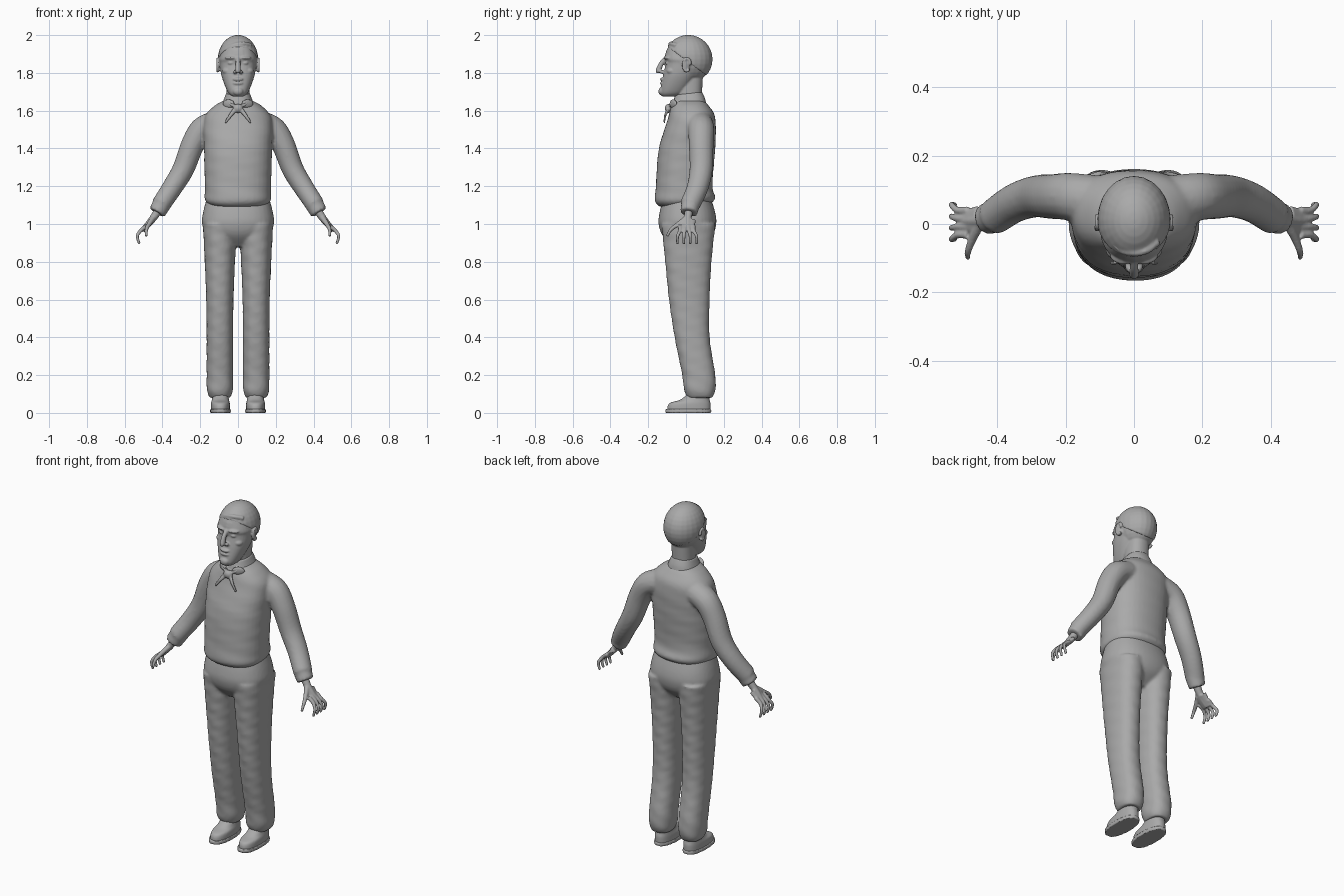
import bpy, bmesh, math
from mathutils import Vector, Matrix

if "Cube" in bpy.data.objects:
    bpy.data.objects.remove(bpy.data.objects["Cube"])

GREY = (0.4, 0.4, 0.4, 1)
clay = bpy.data.materials.new("clay grey")
clay.use_nodes = True
clay.diffuse_color = GREY
clay.node_tree.nodes["Principled BSDF"].inputs["Base Color"].default_value = GREY
SIDES = {"left": 1, "right": -1}


def spline(keys, steps=6):
    """Smooth Catmull-Rom run through tuples of any length."""
    samples = []
    for i in range(len(keys) - 1):
        before, start, end, after = (Vector(keys[min(max(i + k, 0), len(keys) - 1)]) for k in (-1, 0, 1, 2))
        leave, arrive = (end - before) / 2, (after - start) / 2
        for step in range(steps):
            t = step / steps
            ease = t * t * (3 - 2 * t)
            samples.append(start.lerp(end, ease) + leave * t * (1 - t) ** 2 - arrive * t * t * (1 - t))
    return samples + [Vector(keys[-1])]


def skin(bm, rings):
    """Bridge rings of points and cap both ends."""
    loops = [[bm.verts.new(point) for point in ring] for ring in rings]
    for lower, upper in zip(loops, loops[1:]):
        for i in range(len(lower)):
            bm.faces.new((lower[i - 1], lower[i], upper[i], upper[i - 1]))
    bm.faces.new(loops[0])
    bm.faces.new(loops[-1])


def circle(count):
    """Cosine and sine pairs around a full turn."""
    angles = [math.tau * i / count for i in range(count)]
    return [(math.cos(angle), math.sin(angle)) for angle in angles]


def loft(bm, keys, centre=0, tilt=0, fold=0):
    """Upright form from keys of (height, half width, front, back)."""
    rings = []
    for height, width, front, back in spline([Vector(key) for key in keys]):
        ring = []
        for c, s in circle(40):
            ripple = 1 + fold * math.sin(70 * height + 3 * math.atan2(s, c))
            square = ripple * (1 + 0.2 * (c * s) ** 2)
            y = (front + back) / 2 + square * s * (back - front) / 2
            ring.append((centre + square * c * width, y, height + tilt * y))
        rings.append(ring)
    skin(bm, rings)


def tube(bm, path, thick, thin, flat=1, side=1):
    """Tapering limb along a path; flat widens it in depth."""
    points = spline(path)
    last = len(points) - 1
    rings = []
    for i, point in enumerate(points):
        way = (points[min(i + 1, last)] - points[max(i - 1, 0)]).normalized()
        across = Vector((0, 1, 0)).cross(way).normalized()
        deep = way.cross(across) * flat
        radius = thick + (thin - thick) * i / last
        ring = [point + radius * (across * c + deep * s) for c, s in circle(16)]
        rings.append([(side * p.x, p.y, p.z) for p in ring])
    skin(bm, rings)


def blob(bm, place, size, turn=0, side=1):
    """Ellipsoid, turned about the vertical."""
    x, y, z = place
    matrix = Matrix.Translation((side * x, y, z)) @ Matrix.Rotation(side * turn, 4, "Z")
    bmesh.ops.create_uvsphere(bm, u_segments=24, v_segments=16, radius=1,
                              matrix=matrix @ Matrix.Diagonal((*size, 1)))


def both(build, *args, **options):
    """Repeat a piece on the left and the right."""
    for side in SIDES.values():
        build(*args, side=side, **options)


def finish(name, bm, voxel):
    """Fuse the pieces into one relaxed, smooth skin."""
    bmesh.ops.recalc_face_normals(bm, faces=bm.faces[:])
    mesh = bpy.data.meshes.new(name)
    bm.to_mesh(mesh)
    bm.free()
    mesh.materials.append(clay)
    part = bpy.data.objects.new(name, mesh)
    bpy.context.collection.objects.link(part)
    fuse = part.modifiers.new("fuse", "REMESH")
    fuse.mode = "VOXEL"
    fuse.voxel_size = voxel
    fuse.use_smooth_shade = True
    relax = part.modifiers.new("relax", "SMOOTH")
    relax.iterations = 3


# Shirt: bloused body, sleeves and cuffs
bm = bmesh.new()
loft(bm, [(1.1, 0.15, -0.14, 0.13), (1.13, 0.175, -0.165, 0.155), (1.2, 0.175, -0.16, 0.14),
          (1.4, 0.18, -0.145, 0.155), (1.55, 0.18, -0.1, 0.155), (1.62, 0.13, -0.08, 0.12),
          (1.66, 0.06, -0.06, 0.08)], tilt=0.06, fold=0.006)
both(tube, bm, [(0.12, 0.07, 1.53), (0.19, 0.08, 1.5), (0.24, 0.08, 1.42), (0.29, 0.08, 1.29),
                (0.35, 0.06, 1.19), (0.41, 0.02, 1.1)], 0.07, 0.05, flat=1.06)
both(tube, bm, [(0.4, 0.025, 1.11), (0.43, 0.015, 1.06)], 0.05, 0.046)
finish("shirt", bm, 0.009)

# Trousers: hips and two legs gathered at the ankle
bm = bmesh.new()
loft(bm, [(0.88, 0.06, -0.07, 0.08), (0.94, 0.16, -0.125, 0.14), (1, 0.19, -0.145, 0.16),
          (1.06, 0.185, -0.14, 0.155), (1.14, 0.165, -0.12, 0.13)])
for side in SIDES.values():
    loft(bm, [(0.08, 0.055, 0.01, 0.14), (0.12, 0.068, -0.01, 0.155), (0.2, 0.07, -0.02, 0.155),
              (0.4, 0.07, -0.06, 0.125), (0.6, 0.072, -0.09, 0.125), (0.8, 0.08, -0.11, 0.135),
              (1, 0.09, -0.13, 0.155)], centre=side * 0.096, fold=0.014)
finish("trousers", bm, 0.009)

for name, side in SIDES.items():
    # Shoe with a slightly wider sole
    bm = bmesh.new()
    loft(bm, [(0.01, 0.05, -0.1, 0.13), (0.05, 0.05, -0.09, 0.13), (0.07, 0.045, -0.03, 0.125),
              (0.11, 0.04, 0.02, 0.12)], centre=side * 0.093)
    finish(name + "_shoe", bm, 0.006)
    bm = bmesh.new()
    loft(bm, [(0, 0.055, -0.11, 0.135), (0.02, 0.055, -0.11, 0.135)], centre=side * 0.093)
    finish(name + "_sole", bm, 0.005)

    # Hand: wrist and palm, four curled fingers, thumb
    bm = bmesh.new()
    tube(bm, [(0.41, 0.02, 1.09), (0.45, 0.01, 1.03), (0.5, 0.01, 0.97)], 0.025, 0.014, side=side)
    tube(bm, [(0.455, 0.01, 1.02), (0.505, 0.01, 0.965)], 0.017, 0.012, flat=2.6, side=side)
    for finger in range(4):
        y = 0.04 - finger * 0.024
        fan = y * 1.4
        tube(bm, [(0.485, y, 0.99), (0.515, y, 0.965), (0.533, fan, 0.935), (0.522, fan, 0.895)],
             0.012, 0.007, side=side)
    tube(bm, [(0.45, 0, 1.03), (0.47, -0.04, 1), (0.485, -0.08, 0.97), (0.485, -0.1, 0.935)],
         0.015, 0.007, side=side)
    finish(name + "_hand", bm, 0.0045)

# Head: cranium, tapering face and neck
cranium, cranium_size = Vector((0, 0.012, 1.872)), Vector((0.104, 0.125, 0.125))
bm = bmesh.new()
blob(bm, cranium, cranium_size)
loft(bm, [(1.675, 0.03, -0.125, -0.04), (1.7, 0.055, -0.135, 0), (1.78, 0.086, -0.122, 0.06),
          (1.85, 0.097, -0.108, 0.1), (1.88, 0.098, -0.112, 0.1), (1.95, 0.07, -0.09, 0.05)])
loft(bm, [(1.6, 0.06, -0.05, 0.08), (1.8, 0.06, -0.045, 0.09)])

# Nose, lips and chin
tube(bm, [(0, -0.1, 1.885), (0, -0.13, 1.85), (0, -0.147, 1.81)], 0.011, 0.015)
blob(bm, (0, -0.147, 1.81), (0.013, 0.014, 0.013))
for height in (1.766, 1.745):
    blob(bm, (0, -0.124, height), (0.028, 0.014, 0.009))
blob(bm, (0, -0.128, 1.702), (0.028, 0.018, 0.022))

# Nostrils, brows, eyes, cheeks and ears
both(blob, bm, (0.015, -0.126, 1.805), (0.011, 0.014, 0.01))
both(blob, bm, (0.04, -0.1, 1.88), (0.032, 0.017, 0.009), turn=0.3)
both(blob, bm, (0.038, -0.095, 1.852), (0.018, 0.015, 0.009), turn=0.3)
both(blob, bm, (0.058, -0.08, 1.81), (0.026, 0.022, 0.018), turn=0.6)
both(blob, bm, (0.104, 0, 1.838), (0.009, 0.02, 0.036), turn=0.3)
rim = [(0.11, 0.004 + 0.02 * c, 1.842 + 0.034 * s) for c, s in circle(8)]
both(tube, bm, rim, 0.006, 0.006)
finish("head", bm, 0.0045)

# Hair: cap cut along the hairline, with a swept fringe
bm = bmesh.new()
blob(bm, cranium, cranium_size * 1.03)
bmesh.ops.bisect_plane(bm, geom=bm.verts[:] + bm.edges[:] + bm.faces[:], plane_co=(0, -0.1, 1.94),
                       plane_no=(0, -0.7, -0.95), clear_outer=True)
bmesh.ops.holes_fill(bm, edges=[edge for edge in bm.edges if edge.is_boundary])
tube(bm, [(0.07, -0.05, 1.945), (0.03, -0.08, 1.955), (-0.03, -0.08, 1.945), (-0.08, -0.045, 1.915)],
     0.012, 0.008)
finish("hair", bm, 0.005)

# Collar: standing band with two folded points
bm = bmesh.new()
loft(bm, [(1.62, 0.088, -0.076, 0.108), (1.655, 0.076, -0.068, 0.1), (1.69, 0.063, -0.057, 0.085)], tilt=0.12)
both(blob, bm, (0.05, -0.068, 1.637), (0.036, 0.01, 0.024), turn=0.5)
finish("collar", bm, 0.005)

# Neckerchief: knot, band and two hanging tails
bm = bmesh.new()
blob(bm, (0, -0.092, 1.612), (0.027, 0.02, 0.024))
both(tube, bm, [(0.012, -0.092, 1.61), (0.04, -0.11, 1.575), (0.068, -0.115, 1.535)], 0.014, 0.006, flat=0.6)
both(tube, bm, [(0, -0.086, 1.618), (0.035, -0.08, 1.632), (0.06, -0.06, 1.648)], 0.01, 0.007)
finish("neckerchief", bm, 0.004)
